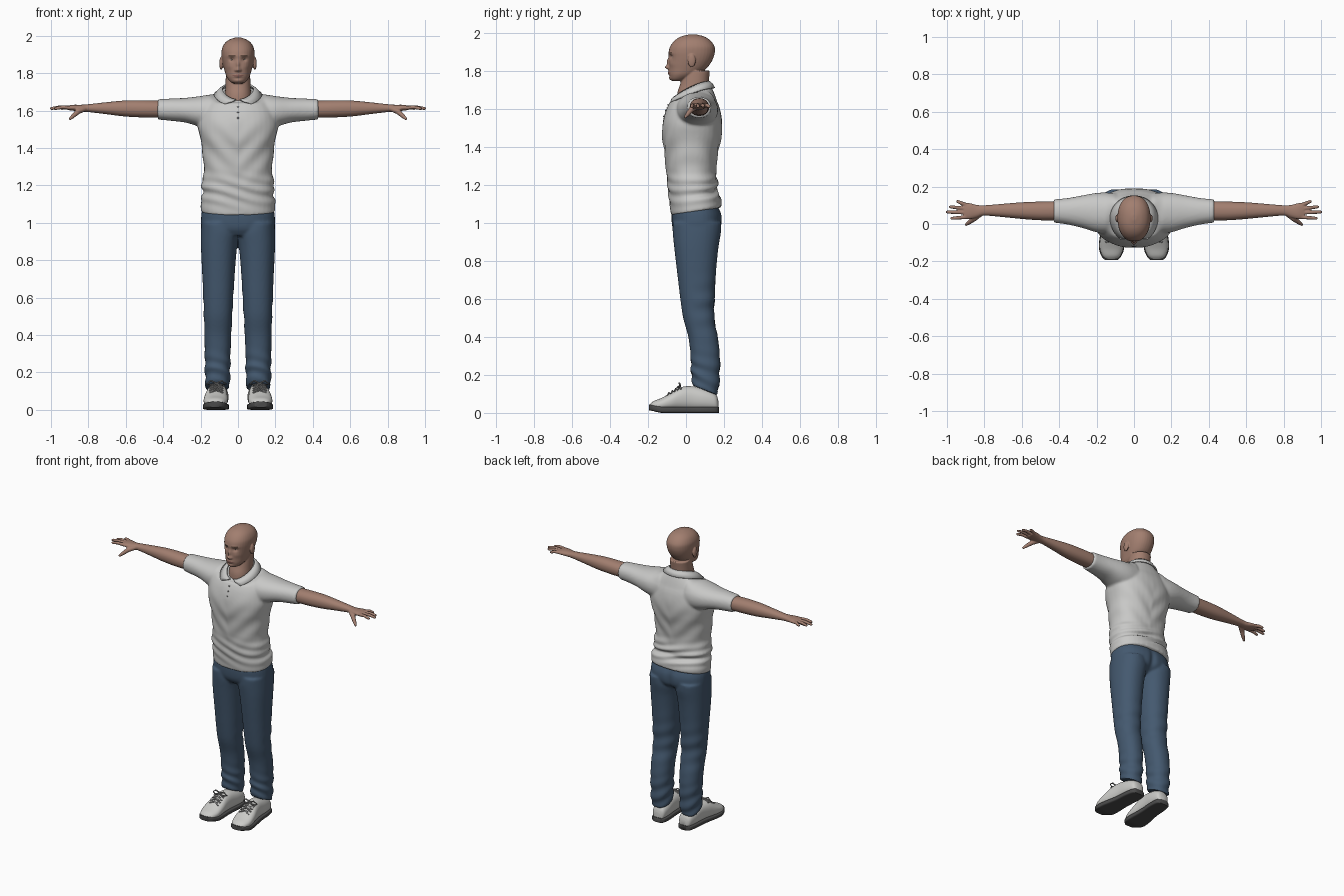
import bpy, bmesh
from math import sin, cos, pi, exp, radians
from mathutils import Vector, Matrix
from mathutils.bvhtree import BVHTree

cube = bpy.data.objects.get("Cube")
if cube:
    bpy.data.objects.remove(cube)


def material(name, r, g, b):
    m = bpy.data.materials.new(name)
    m.use_nodes = True
    m.diffuse_color = (r, g, b, 1)
    m.node_tree.nodes["Principled BSDF"].inputs["Base Color"].default_value = (r, g, b, 1)
    return m


SKIN = material("skin", .36, .21, .16)
LIP = material("lip", .26, .12, .1)
BROW = material("brow_brown", .12, .07, .05)
EYE = material("eye_white", .5, .47, .44)
IRIS = material("iris_dark", .03, .02, .015)
SHIRT = material("shirt_grey", .58, .58, .57)
DENIM = material("denim_blue", .058, .1, .16)
SHOE = material("shoe_white", .6, .6, .58)
SOLE = material("sole_dark", .07, .07, .07)
LACE = material("lace_grey", .25, .25, .25)


def bell(t, centre, width):
    return exp(-((t - centre) / width) ** 2)


def ramp(t, low, high):
    t = min(max((t - low) / (high - low), 0), 1)
    return t * t * (3 - 2 * t)


def refine(rows, steps=5):
    """Catmull-Rom interpolation between cross-section rows."""
    out, last = [], len(rows) - 1
    for i in range(last):
        quad = zip(rows[max(i - 1, 0)], rows[i], rows[i + 1], rows[min(i + 2, last)])
        quad = list(quad)
        for k in range(steps):
            t = k / steps
            out.append([b + .5 * t * (c - a + t * (2*a - 5*b + 4*c - d + t * (3*(b - c) + d - a)))
                        for a, b, c, d in quad])
    return out + [list(rows[-1])]


def skin_rings(bm, rings):
    loops = [[bm.verts.new(p) for p in ring] for ring in rings]
    n = len(loops[0])
    faces = [bm.faces.new(loops[0]), bm.faces.new(loops[-1])]
    for a, b in zip(loops, loops[1:]):
        faces += [bm.faces.new((a[i], a[(i + 1) % n], b[(i + 1) % n], b[i])) for i in range(n)]
    bmesh.ops.recalc_face_normals(bm, faces=faces)


def loft(bm, axis, rows, side=1, power=2.2, n=36):
    """Rows: position on axis, then low/high bounds on the two other axes."""
    rings = []
    for t, a0, a1, b0, b1 in refine(rows):
        ring = []
        for i in range(n):
            c, s = cos(2 * pi * i / n), sin(2 * pi * i / n)
            u = abs(c) ** (2 / power) * (1 if c > 0 else -1)
            v = abs(s) ** (2 / power) * (1 if s > 0 else -1)
            p = [(a0 + a1 + u * (a1 - a0)) / 2, (b0 + b1 + v * (b1 - b0)) / 2]
            p.insert("xyz".index(axis), t)
            ring.append((p[0] * side, p[1], p[2]))
        rings.append(ring)
    skin_rings(bm, rings)


def upright(bm, rows, power=2.2):
    """Symmetric loft up z: height, half width, front, back."""
    loft(bm, "z", [(z, -w, w, f, b) for z, w, f, b in rows], power=power)


def tube(bm, points, radii, side=1, n=12):
    pts = [Vector((x * side, y, z)) for x, y, z in points]
    rings = []
    for i, p in enumerate(pts):
        d = (pts[min(i + 1, len(pts) - 1)] - pts[max(i - 1, 0)]).normalized()
        u = d.cross(Vector((0, .3, 1))).normalized()
        v = d.cross(u)
        rings.append([p + radii[i] * (u * cos(2*pi*k/n) + v * sin(2*pi*k/n)) for k in range(n)])
    skin_rings(bm, rings)


def ball(bm, centre, size):
    mat = Matrix.Translation(centre) @ Matrix.Diagonal((*size, 1))
    bmesh.ops.create_uvsphere(bm, u_segments=20, v_segments=12, radius=1, matrix=mat)


made = []


def finish(name, bm, mats, voxel=0, shape=None, relax=3):
    """Make the object; optionally fuse its pieces into one skin and sculpt it."""
    me = bpy.data.meshes.new(name)
    bm.to_mesh(me)
    bm.free()
    ob = bpy.data.objects.new(name, me)
    bpy.context.collection.objects.link(ob)
    if voxel:
        fuse = ob.modifiers.new("fuse", "REMESH")
        fuse.mode, fuse.voxel_size = "VOXEL", voxel
        soft = ob.modifiers.new("soften", "SMOOTH")
        soft.factor, soft.iterations = .5, relax
        dg = bpy.context.evaluated_depsgraph_get()
        fused = bpy.data.meshes.new_from_object(ob.evaluated_get(dg))
        ob.modifiers.clear()
        ob.data = me = fused
        me.name = name
    if shape:
        moved = [shape(v.co.copy(), v.normal.copy()) for v in me.vertices]
        for v, co in zip(me.vertices, moved):
            v.co = co
    me.materials.clear()
    for m in mats:
        me.materials.append(m)
    made.append(ob)
    return ob


# Shirt: torso and sleeves fused, then folds and a tilted hem and neckline
def drape(p, n):
    waist = bell(p.z, 1.17, .07) * (.6 + .4 * ramp(p.y, -.05, .1))
    p += n * .006 * waist * sin(105 * p.z + 14 * p.x + 2 * sin(11 * p.x))
    p += n * .003 * bell(p.z, 1.38, .13) * sin(45 * p.z - 50 * abs(p.x))
    p.z += .16 * p.y * (1 - ramp(p.z, 1.05, 1.25))
    p.z += .4 * (p.y - .07) * ramp(p.z, 1.63, 1.71) * (1 - ramp(abs(p.x), .1, .16))
    return p


bm = bmesh.new()
upright(bm, [(1.05, .198, -.079, .188), (1.11, .199, -.086, .182), (1.16, .189, -.093, .16),
             (1.2, .195, -.098, .168), (1.28, .183, -.105, .158), (1.38, .19, -.115, .172),
             (1.46, .205, -.125, .187), (1.53, .215, -.122, .19), (1.6, .2, -.102, .178),
             (1.65, .17, -.075, .158), (1.69, .115, -.052, .135), (1.715, .08, -.036, .124)], 2.3)
for s in (1, -1):
    loft(bm, "x", [(.1, -.05, .165, 1.5, 1.692), (.16, -.05, .168, 1.5, 1.684), (.21, -.042, .165, 1.515, 1.676),
                   (.28, -.02, .152, 1.535, 1.668), (.36, -.002, .138, 1.546, 1.664),
                   (.43, .008, .132, 1.551, 1.661)], s)
shirt = finish("shirt", bm, [SHIRT], .008, drape, 5)
cloth = BVHTree.FromPolygons([v.co for v in shirt.data.vertices], [p.vertices for p in shirt.data.polygons])


def chest(x, z, lift=.002):
    hit = cloth.ray_cast(Vector((x, -1, z)), Vector((0, 1, 0)))[0]
    return Vector((x, (hit.y if hit else -.07) - lift, z))


# Placket strip and buttons
bm = bmesh.new()
for w, lift in ((.013, .002),):
    rows = [[bm.verts.new(chest(x, 1.545 + .011 * i, lift)) for x in (-w, 0, w)] for i in range(9)]
    for a, b in zip(rows, rows[1:]):
        for i in (0, 1):
            bm.faces.new((a[i], a[i + 1], b[i + 1], b[i]))
finish("placket", bm, [SHIRT])
bm = bmesh.new()
for z in (1.56, 1.59, 1.62):
    ball(bm, chest(0, z), (.005, .003, .005))
finish("buttons", bm, [LACE])

# Folded collar, open at the front
bm = bmesh.new()
for s in (1, -1):
    rows = []
    for i in range(19):
        row = []
        for start, rx, front, back, drop in ((.12, .082, .098, .09, 0), (.3, .102, .112, .104, .012),
                                             (.6, .126, .134, .117, .034)):
            a = start + (pi - start) * i / 18
            ry = front if cos(a) > 0 else back
            z = 1.742 - .085 * ((1 + cos(a)) / 2) ** 1.7 - drop
            row.append(bm.verts.new((s * rx * sin(a), .032 - ry * cos(a), z)))
        rows.append(row)
    for a, b in zip(rows, rows[1:]):
        for i in (0, 1):
            bm.faces.new((a[i], a[i + 1], b[i + 1], b[i]))
bmesh.ops.remove_doubles(bm, verts=bm.verts, dist=.0005)
bmesh.ops.recalc_face_normals(bm, faces=bm.faces)
collar = finish("collar", bm, [SHIRT])
thick = collar.modifiers.new("thickness", "SOLIDIFY")
thick.thickness, thick.offset = .009, 0


# Trousers: hips and two legs fused, with creases and slanted cuffs
def crease(p, n):
    p += n * .004 * bell(p.z, .2, .09) * sin(80 * p.z + 25 * p.x + 15 * p.y)
    p += n * .003 * bell(p.z, .55, .12) * ramp(p.y, 0, .1) * sin(60 * p.z + 20 * p.x)
    p.z -= .4 * (p.y - .1) * (1 - ramp(p.z, .13, .3))
    p.y -= .012 * bell(p.x, 0, .02) * bell(p.z, 1, .08) * ramp(p.y, .1, .15)
    return p


bm = bmesh.new()
upright(bm, [(.93, .14, -.045, .13), (.97, .192, -.07, .18), (1.03, .197, -.076, .189),
             (1.08, .189, -.071, .172), (1.13, .17, -.06, .14)], 2.4)
for s in (1, -1):
    loft(bm, "z", [(.12, .045, .175, .033, .166), (.2, .042, .176, .027, .176), (.3, .04, .178, .024, .178),
                   (.4, .036, .18, .012, .167), (.5, .031, .182, -.015, .148), (.6, .025, .186, -.03, .15),
                   (.7, .019, .19, -.042, .155), (.8, .012, .195, -.054, .163), (.88, .004, .198, -.063, .172),
                   (.95, -.006, .198, -.07, .184), (1, .01, .196, -.07, .186)], s)
finish("trousers", bm, [DENIM], .008, crease)


# Head: skull, neck and ears fused, face sculpted with soft bumps
FACE = ((.033, 1.873, .015, .012, .011), (.033, 1.892, .02, .007, -.004), (0, 1.818, .012, .011, -.02),
        (0, 1.845, .009, .02, -.012), (0, 1.788, .02, .011, -.006), (0, 1.757, .022, .011, -.005),
        (.045, 1.835, .018, .015, -.003), (0, 1.772, .022, .004, .003), (.013, 1.815, .006, .006, -.006))


def face(p, n):
    if p.y < -.02 and p.z > 1.74:
        p.y += sum(d * bell(abs(p.x), x, w) * bell(p.z, z, h) for x, z, w, h, d in FACE)
    return p


bm = bmesh.new()
upright(bm, [(1.746, .028, -.072, -.02), (1.757, .044, -.083, .01), (1.78, .061, -.089, .06),
             (1.81, .071, -.09, .105), (1.84, .079, -.09, .13), (1.87, .085, -.09, .145),
             (1.9, .088, -.091, .152), (1.93, .086, -.082, .149), (1.96, .071, -.058, .127),
             (1.98, .045, -.025, .095), (1.991, .012, .02, .05)])
upright(bm, [(1.6, .08, -.05, .12), (1.68, .071, -.046, .12), (1.73, .067, -.03, .119), (1.8, .065, -.01, .126)])
for s in (1, -1):
    ball(bm, (s * .09, .03, 1.852), (.01, .021, .035))
head = finish("head", bm, [SKIN, LIP, BROW], .004, face)
for p in head.data.polygons:
    x, y, z = p.center
    x = abs(x)
    if y < -.04 and abs(z - 1.787) < .007 - .2 * x:
        p.material_index = 1
    if y < -.03 and .014 < x < .052 and abs(z - 1.893 + 3 * (x - .033) ** 2) < .004:
        p.material_index = 2

for name, mat, y, r in (("eyeballs", EYE, -.062, .0115), ("irises", IRIS, -.0695, .005)):
    bm = bmesh.new()
    for s in (1, -1):
        ball(bm, (s * .032, y, 1.872), (r, r, r * .8))
    finish(name, bm, [mat])

# Arms with hands, shoes and laces on each side
FINGERS = {"little": ((.895, .102), (.95, .121)), "ring": ((.9, .083), (.988, .092)),
           "middle": ((.9, .061), (1.005, .064)), "index": ((.895, .037), (.982, .03))}
SHOE_ROWS = ((.17, .1, .022, .065), (.155, .1, .043, .1), (.1, .103, .052, .125), (.03, .108, .052, .14),
             (-.03, .114, .057, .134), (-.08, .118, .063, .105), (-.13, .12, .063, .078),
             (-.17, .121, .048, .062), (-.19, .121, .028, .045))
for label, s in (("left", 1), ("right", -1)):
    bm = bmesh.new()
    loft(bm, "x", [(.4, .02, .122, 1.562, 1.652), (.5, .02, .12, 1.563, 1.655), (.6, .027, .116, 1.568, 1.654),
                   (.7, .037, .108, 1.58, 1.645), (.8, .045, .1, 1.592, 1.634), (.84, .034, .102, 1.594, 1.631),
                   (.88, .026, .112, 1.599, 1.631), (.91, .028, .112, 1.603, 1.626)], s)
    for (x0, y0), (x1, y1) in FINGERS.values():
        mid = ((x0 + x1) / 2, (y0 + y1) / 2, 1.618)
        tube(bm, [(x0, y0, 1.615), mid, (x1 - .006, y1, 1.611), (x1, y1, 1.61)], (.0105, .01, .0085, .005), s)
    tube(bm, [(.82, .055, 1.61), (.855, .028, 1.595), (.885, .006, 1.568), (.902, -.007, 1.552)],
         (.015, .015, .011, .006), s)
    finish(label + "_arm", bm, [SKIN], .004)

    bm = bmesh.new()
    loft(bm, "y", [(y, c - w, c + w, .012, top) for y, c, w, top in SHOE_ROWS], s, 2.3)
    finish(label + "_shoe", bm, [SHOE])
    bm = bmesh.new()
    loft(bm, "y", [(y * 1.02, c - w - .004, c + w + .004, .014 * ramp(-y, .12, .2), .032 + .012 * ramp(-y, .1, .2))
                   for y, c, w, top in SHOE_ROWS], s, 5)
    finish(label + "_sole", bm, [SOLE])

    bm = bmesh.new()
    for i in range(4):
        y, z = -.035 - .018 * i, .136 - .011 * i
        for d in (1, -1):
            tube(bm, [(.116 - .036 * d, y - .008, z - .014), (.116, y, z + .003), (.116 + .036 * d, y + .008, z - .012)],
                 (.0045,) * 3, s, 8)
    for d in (1, -1):
        tube(bm, [(.115, -.03, .142), (.115 + .03 * d, -.035, .156), (.115 + .052 * d, -.03, .138),
                  (.115 + .03 * d, -.045, .134), (.115, -.035, .14)], (.0045,) * 5, s, 8)
    finish(label + "_laces", bm, [LACE])

# Smooth shading with sharp edges kept
bpy.ops.object.select_all(action="DESELECT")
for ob in made:
    ob.select_set(True)
bpy.context.view_layer.objects.active = shirt
bpy.ops.object.shade_smooth_by_angle(angle=radians(50))
